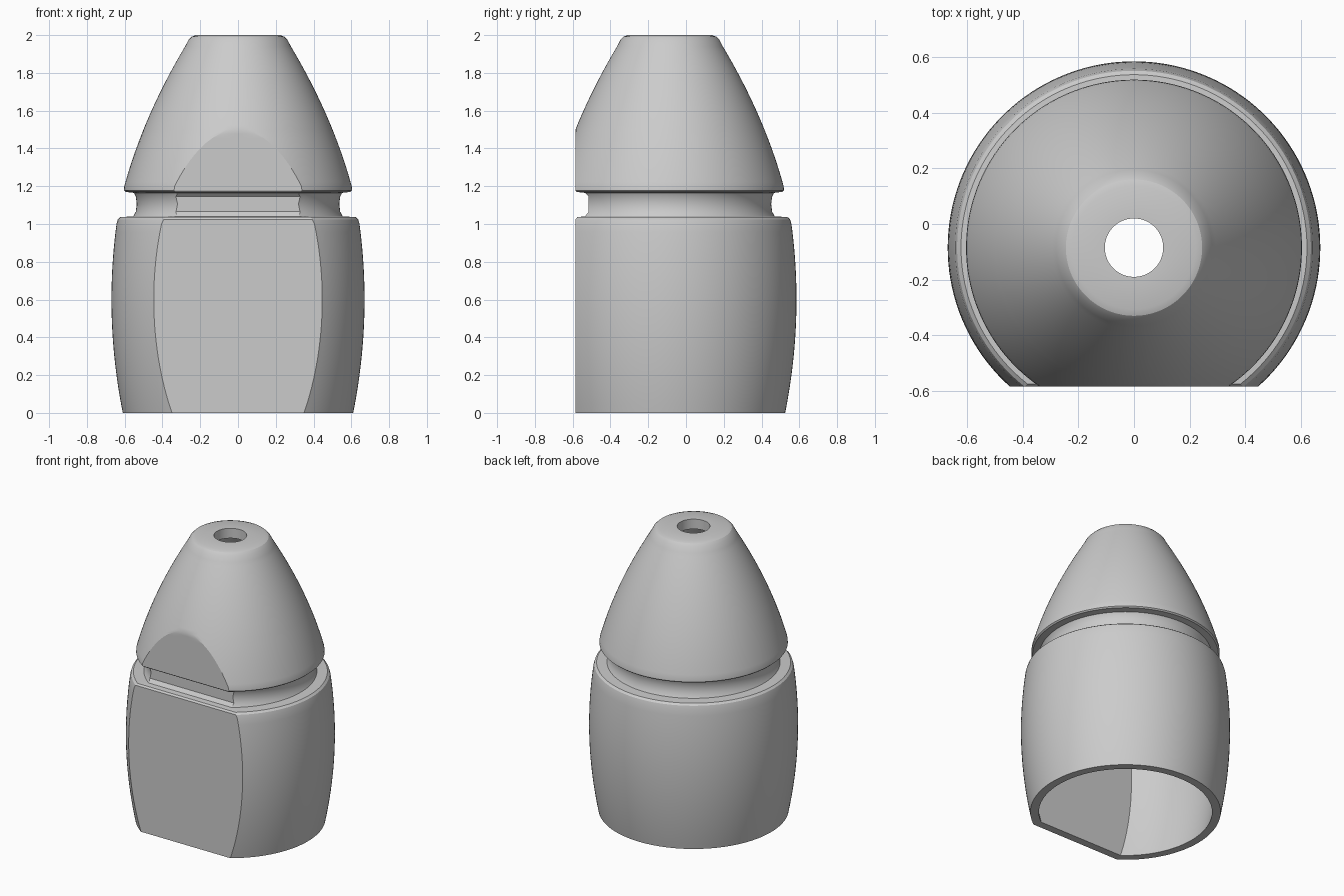
import bpy, bmesh, math

cube = bpy.data.objects.get("Cube")
if cube:
    bpy.data.objects.remove(cube)

AXIS_Y = -0.085      # the round part's axis sits a little forward
FLAT = 0.5           # distance from the axis to the flat front
GROOVE_FLAT = 0.43   # same, inside the groove
WALL = 0.055
FRONT, AROUND = 36, 108

grey = bpy.data.materials.new("plain grey")
grey.use_nodes = True
colour = (0.6, 0.6, 0.6, 1)
grey.diffuse_color = colour
grey.node_tree.nodes["Principled BSDF"].inputs["Base Color"].default_value = colour


def body(n, inset=0.0, top=1.0):
    """Barrel-shaped lower wall, as (radius, height, flat distance)."""
    out = []
    for i in range(n + 1):
        z = top * i / n
        out.append((0.67 - 0.06 * ((z - 0.6) / 0.6) ** 2 - inset, z, FLAT - inset))
    return out


def nose(n, inset=0.0):
    """Gently bulging upper cone."""
    out = []
    for i in range(n + 1):
        t = i / n
        r = 0.602 - 0.322 * t + 0.12 * t * (1 - t)
        out.append((r - inset, 1.2 + 0.74 * t, FLAT - inset))
    return out


def ring(bm, r, z, d):
    """Circle cut by a straight front chord; corners always get a vertex."""
    a = max(math.acos(min(1, d / r)), 0.12)
    angles = [-a + 2 * a * i / FRONT for i in range(FRONT)]
    angles += [a + (2 * math.pi - 2 * a) * i / AROUND for i in range(AROUND)]
    verts = []
    for p in angles:
        c = math.cos(p)
        rho = min(r, d / c) if c > 0.05 else r
        verts.append(bm.verts.new((rho * math.sin(p), AXIS_Y - rho * c, z)))
    return verts


# Outer wall, bottom to top
profile = body(24)
profile += [(0.636, 1.025, FLAT), (0.622, 1.037, FLAT - 0.01)]       # shoulder
profile += [(0.555, 1.04, GROOVE_FLAT + 0.02), (0.541, 1.065, GROOVE_FLAT),
            (0.536, 1.105, GROOVE_FLAT), (0.541, 1.145, GROOVE_FLAT),
            (0.552, 1.165, GROOVE_FLAT + 0.02)]                      # groove
profile += [(0.595, 1.17, FLAT - 0.005), (0.604, 1.178, FLAT)]       # cap edge
profile += nose(32)
profile += [(0.262, 1.975, FLAT), (0.245, 1.992, FLAT), (0.222, 2.0, FLAT)]
# Nozzle hole
profile += [(0.105, 2.0, FLAT), (0.105, 1.93, FLAT)]
# Inner wall, top to bottom
profile += [(0.2, 1.93, FLAT - WALL)]
profile += list(reversed(nose(24, WALL)))
neck = GROOVE_FLAT - WALL
profile += [(0.485, 1.18, neck), (0.48, 1.1, neck), (0.485, 1.03, neck)]
profile += list(reversed(body(16, WALL, 0.98)))

bm = bmesh.new()
rings = [ring(bm, *p) for p in profile]
count = FRONT + AROUND
for lower, upper in zip(rings, rings[1:] + rings[:1]):
    for i in range(count):
        j = (i + 1) % count
        bm.faces.new((lower[i], lower[j], upper[j], upper[i]))
bmesh.ops.recalc_face_normals(bm, faces=bm.faces)
mesh = bpy.data.meshes.new("hollow_shell")
bm.to_mesh(mesh)
bm.free()
mesh.materials.append(grey)

shell = bpy.data.objects.new("hollow_shell", mesh)
bpy.context.collection.objects.link(shell)
bpy.context.view_layer.objects.active = shell
shell.select_set(True)
bpy.ops.object.shade_smooth_by_angle(angle=math.radians(25))
